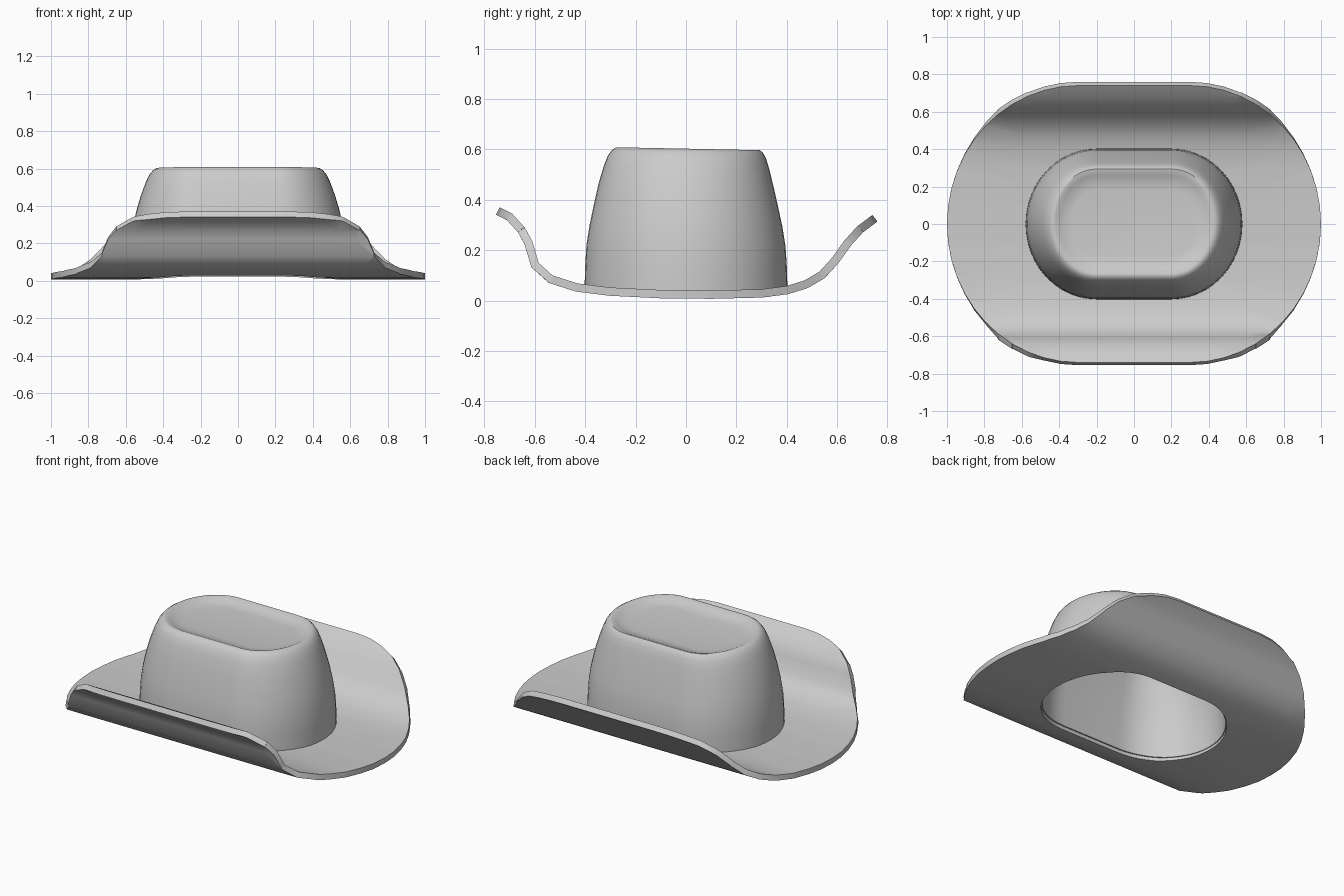
import bpy, bmesh, math
from mathutils import Vector

old = bpy.data.objects.get("Cube")
if old:
    bpy.data.objects.remove(old, do_unlink=True)

felt = bpy.data.materials.new("grey_felt")
felt.use_nodes = True
felt.diffuse_color = (0.6, 0.6, 0.6, 1)
felt.node_tree.nodes["Principled BSDF"].inputs["Base Color"].default_value = (0.6, 0.6, 0.6, 1)

# Upper surface of the brim, as (y, z)
BRIM = [(-0.74, 0.37), (-0.69, 0.345), (-0.64, 0.29), (-0.61, 0.235), (-0.585, 0.15),
        (-0.53, 0.1), (-0.43, 0.068), (-0.3, 0.052), (-0.1, 0.042), (0.1, 0.04),
        (0.3, 0.045), (0.4, 0.058), (0.47, 0.08), (0.53, 0.115), (0.58, 0.17),
        (0.63, 0.24), (0.68, 0.295), (0.74, 0.34)]


def brim_height(y):
    for (y0, z0), (y1, z1) in zip(BRIM, BRIM[1:]):
        if y <= y1:
            return z0 + (z1 - z0) * (y - y0) / (y1 - y0)
    return BRIM[-1][1]


def oval(bm, half, rx, ry, height, cy=0, n=24):
    """Ring of two half ellipses joined by straight sides."""
    ring = []
    for side in (1, -1):
        for i in range(n + 1):
            a = math.pi * (i / n - 0.5)
            x = side * (half + rx * math.cos(a))
            y = cy + side * ry * math.sin(a)
            ring.append(bm.verts.new((x, y, height(y))))
    return ring


def bridge(bm, a, b):
    for i in range(len(a)):
        j = (i + 1) % len(a)
        bm.faces.new((a[i], a[j], b[j], b[i]))


def finish(bm, name, thickness):
    mesh = bpy.data.meshes.new(name)
    bm.to_mesh(mesh)
    bm.free()
    mesh.materials.append(felt)
    obj = bpy.data.objects.new(name, mesh)
    bpy.context.collection.objects.link(obj)
    shell = obj.modifiers.new("thickness", "SOLIDIFY")
    shell.thickness = thickness
    shell.offset = -1
    bpy.ops.object.select_all(action="DESELECT")
    obj.select_set(True)
    bpy.context.view_layer.objects.active = obj
    bpy.ops.object.modifier_apply(modifier="thickness")
    bpy.ops.object.shade_smooth_by_angle(angle=math.radians(42))


# Brim: flat oval with a head opening, cut into strips and bent to the profile
bm = bmesh.new()
outer = oval(bm, 0.3, 0.7, 0.74, lambda y: 0)
hole = oval(bm, 0.2, 0.355, 0.38, lambda y: 0)
bridge(bm, outer, hole)
for y, z in BRIM[1:-1]:
    bmesh.ops.bisect_plane(bm, geom=bm.verts[:] + bm.edges[:] + bm.faces[:], dist=1e-5,
                           plane_co=Vector((0, y, 0)), plane_no=Vector((0, 1, 0)))
for v in bm.verts:
    v.co.z = brim_height(v.co.y)
finish(bm, "brim", 0.033)

# Crown: stacked ovals tapering up, rolled over the edge into a shallow dish
# Each level is (z, x radius of the round ends, y radius, y centre)
LEVELS = [(0.14, 0.378, 0.4, 0), (0.22, 0.372, 0.395, 0), (0.3, 0.36, 0.382, 0),
          (0.38, 0.342, 0.365, 0), (0.46, 0.318, 0.347, 0), (0.53, 0.292, 0.328, 0.002),
          (0.57, 0.272, 0.314, 0.004), (0.592, 0.254, 0.3, 0.006), (0.603, 0.236, 0.286, 0.008),
          (0.602, 0.222, 0.274, 0.009), (0.592, 0.2, 0.25, 0.009), (0.58, 0.17, 0.22, 0.009),
          (0.575, 0.13, 0.18, 0.009)]
bm = bmesh.new()
previous = oval(bm, 0.2, 0.38, 0.403, lambda y: brim_height(y) - 0.015)
for z, rx, ry, cy in LEVELS:
    ring = oval(bm, 0.2, rx, ry, lambda y: z - 0.02 * y * z / 0.6, cy)
    bridge(bm, previous, ring)
    previous = ring
bm.faces.new(previous)
finish(bm, "crown", 0.03)
